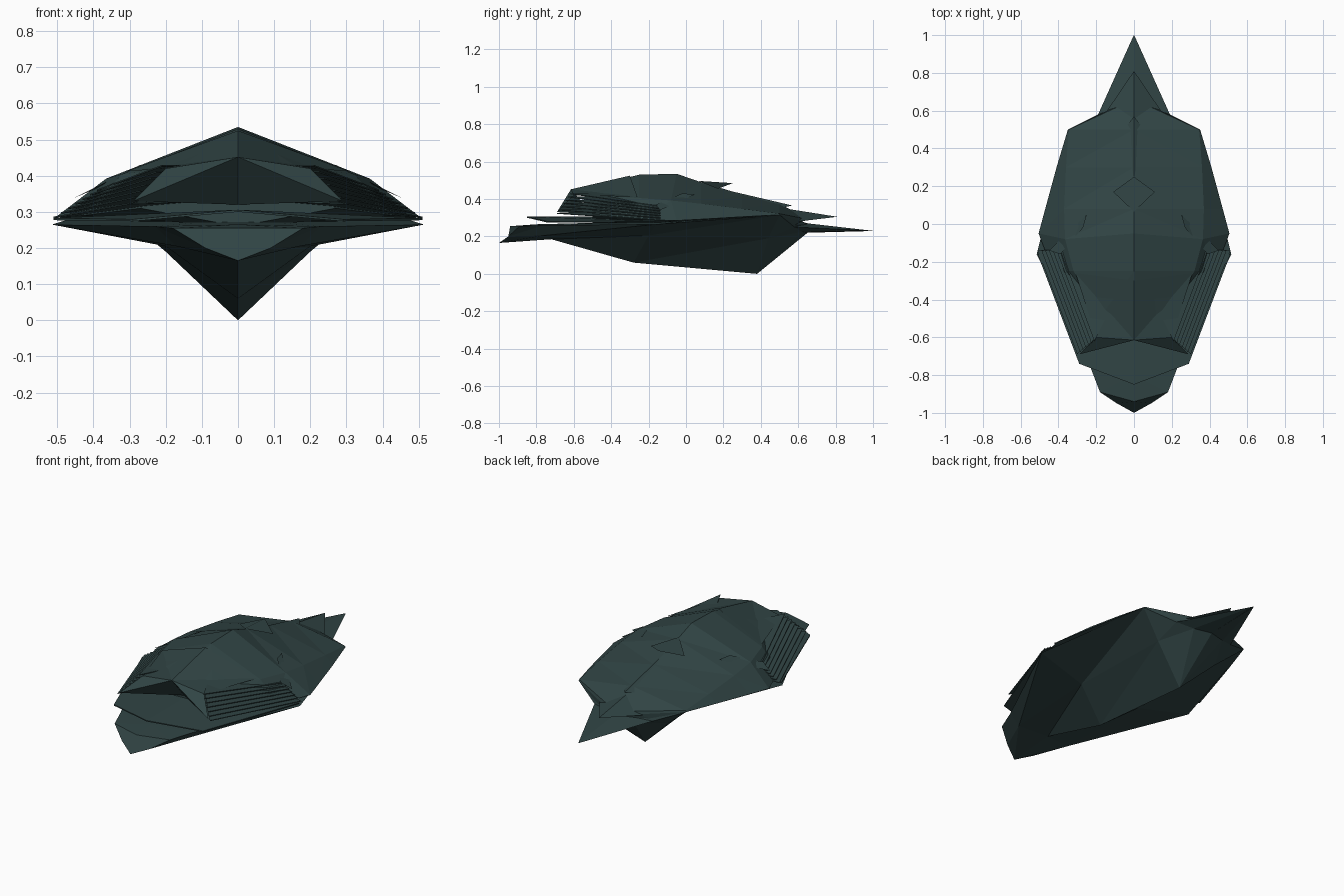
import bpy, bmesh

if "Cube" in bpy.data.objects:
    bpy.data.objects.remove(bpy.data.objects["Cube"])

mat = bpy.data.materials.new("dark_teal")
mat.diffuse_color = (0.030, 0.058, 0.058, 1)
mat.use_nodes = True
mat.node_tree.nodes["Principled BSDF"].inputs["Base Color"].default_value = mat.diffuse_color


def finish(name, bm, recalc=True):
    bmesh.ops.remove_doubles(bm, verts=bm.verts, dist=0.0005)
    if recalc:
        bmesh.ops.recalc_face_normals(bm, faces=bm.faces)
    me = bpy.data.meshes.new(name)
    bm.to_mesh(me)
    bm.free()
    me.materials.append(mat)
    ob = bpy.data.objects.new(name, me)
    bpy.context.collection.objects.link(ob)
    return ob


def loft(name, stations):
    """Skin mirrored half sections; each runs from bottom centre to top centre."""
    bm = bmesh.new()
    rings = []
    for half in stations:
        ring = list(half) + [(-x, y, z) for x, y, z in half[-2:0:-1]]
        rings.append([bm.verts.new(p) for p in ring])
    n = len(rings[0])
    for a, b in zip(rings, rings[1:]):
        for i in range(n):
            j = (i + 1) % n
            # mirror the diagonal so both sides match
            if i < n // 2:
                bm.faces.new((a[i], a[j], b[j]))
                bm.faces.new((a[i], b[j], b[i]))
            else:
                bm.faces.new((a[i], a[j], b[i]))
                bm.faces.new((a[j], b[j], b[i]))
    bm.faces.new(rings[0])
    bm.faces.new(rings[-1])
    bmesh.ops.dissolve_degenerate(bm, dist=0.0005, edges=bm.edges)
    return finish(name, bm)


# lower hull: keel, chine, rim, deck centre
loft("lower_hull", [
    [(0, -1, .165), (.09, -.95, .20), (.18, -.89, .255), (0, -.94, .255)],
    [(0, -.72, .185), (.17, -.76, .205), (.23, -.76, .26), (0, -.80, .265)],
    [(0, -.28, .06), (.2, -.2, .205), (.515, -.16, .265), (0, -.2, .28)],
    [(0, .38, 0), (.2, .44, .19), (.35, .5, .315), (0, .45, .33)],
    [(0, .65, .22), (.1, .62, .225), (.19, .58, .25), (0, .65, .27)],
    [(0, .999, .229), (.001, .999, .23), (.002, .998, .23), (0, 1, .23)],
])

# upper shell: y, ridge z, shoulder x/y/z, rim x/y/z
shell = [(-.50, .47, .17, -.48, .42, .27, -.5, .31),
         (-.25, .53, .32, -.25, .405, .43, -.25, .29),
         (-.05, .535, .365, -.08, .392, .505, -.05, .285),
         (.08, .49, .37, .08, .375, .47, .08, .292),
         (.30, .425, .36, .30, .348, .41, .30, .305),
         (.50, .375, .345, .50, .322, .35, .50, .316),
         (.66, .29, .10, .62, .28, .18, .58, .262)]
loft("upper_shell", [[(0, y, .26), (rx, ry, rz), (sx, sy, sz), (0, y, zc)]
                     for y, zc, sx, sy, sz, rx, ry, rz in shell])


# pointed tail blades stacked above the hull tail
def dart(name, y_tip, z, y_base, half, y_root, ridge):
    bm = bmesh.new()
    t, r = bm.verts.new((0, y_tip, z)), bm.verts.new((0, y_root, ridge))
    k = bm.verts.new((0, y_root, z - .02))
    a, b = (bm.verts.new((s * half, y_base, z - .03)) for s in (1, -1))
    for f in ((t, r, a), (t, b, r), (t, a, k), (t, k, b), (r, k, a), (r, b, k)):
        bm.faces.new(f)
    finish(name, bm)


dart("tail_blade_middle", .81, .305, .56, .17, .40, .37)
dart("tail_blade_upper", .57, .365, .41, .12, .25, .44)


def slab(bm, pts, thick):
    lo = [bm.verts.new((x, y, z - thick)) for x, y, z in pts]
    hi = [bm.verts.new(p) for p in pts]
    bm.faces.new(lo)
    bm.faces.new(hi)
    for i in range(len(pts)):
        j = (i + 1) % len(pts)
        bm.faces.new((lo[i], lo[j], hi[j], hi[i]))


# thin deck plate over the bow
bm = bmesh.new()
for s in (1, -1):
    slab(bm, [(0, -.85, .306), (s * .29, -.74, .28),
              (s * .51, -.16, .283), (0, -.16, .306)], .006)
finish("deck_plate", bm)

# front shroud overhanging the bow deck, recessed underneath
bm = bmesh.new()
top = bm.verts.new((0, -.615, .452))
back = bm.verts.new((0, -.30, .525))
low = bm.verts.new((0, -.50, .32))
for s in (1, -1):
    c = bm.verts.new((s * .29, -.69, .33))
    m = bm.verts.new((s * .20, -.60, .42))
    d = bm.verts.new((s * .31, -.26, .412))
    bm.faces.new((top, c, low))
    bm.faces.new((top, m, c))
    bm.faces.new((top, d, m))
    bm.faces.new((top, back, d))
finish("front_shroud", bm)

# louvre blades on both front flanks, fanning out towards the bow
for s, side in ((1, "right"), (-1, "left")):
    bm = bmesh.new()
    for i in range(7):
        t = i / 6
        slab(bm, [(s * (.30 - .09 * t), -.69 + .07 * t, .325 + .105 * t),
                  (s * (.51 - .12 * t), -.14, .287 + .075 * t),
                  (s * .30, -.12, .30 + .08 * t),
                  (s * .15, -.50, .33 + .10 * t)], .004)
    finish("louvres_" + side, bm)

# thin vent plates lying on the shell
plates = {
    "rear_vent": [(0, .25, .485), (.11, .17, .455), (0, .065, .497), (-.11, .17, .455)],
    "right_vent": [(.25, .05, .425), (.45, -.14, .34), (.39, -.16, .37), (.27, -.02, .43)],
}
plates["left_vent"] = [(-x, y, z) for x, y, z in plates["right_vent"]]
for name, pts in plates.items():
    bm = bmesh.new()
    f = bm.faces.new([bm.verts.new(p) for p in pts])
    f.normal_update()
    if f.normal.z < 0:
        f.normal_flip()
    finish(name, bm, False)
